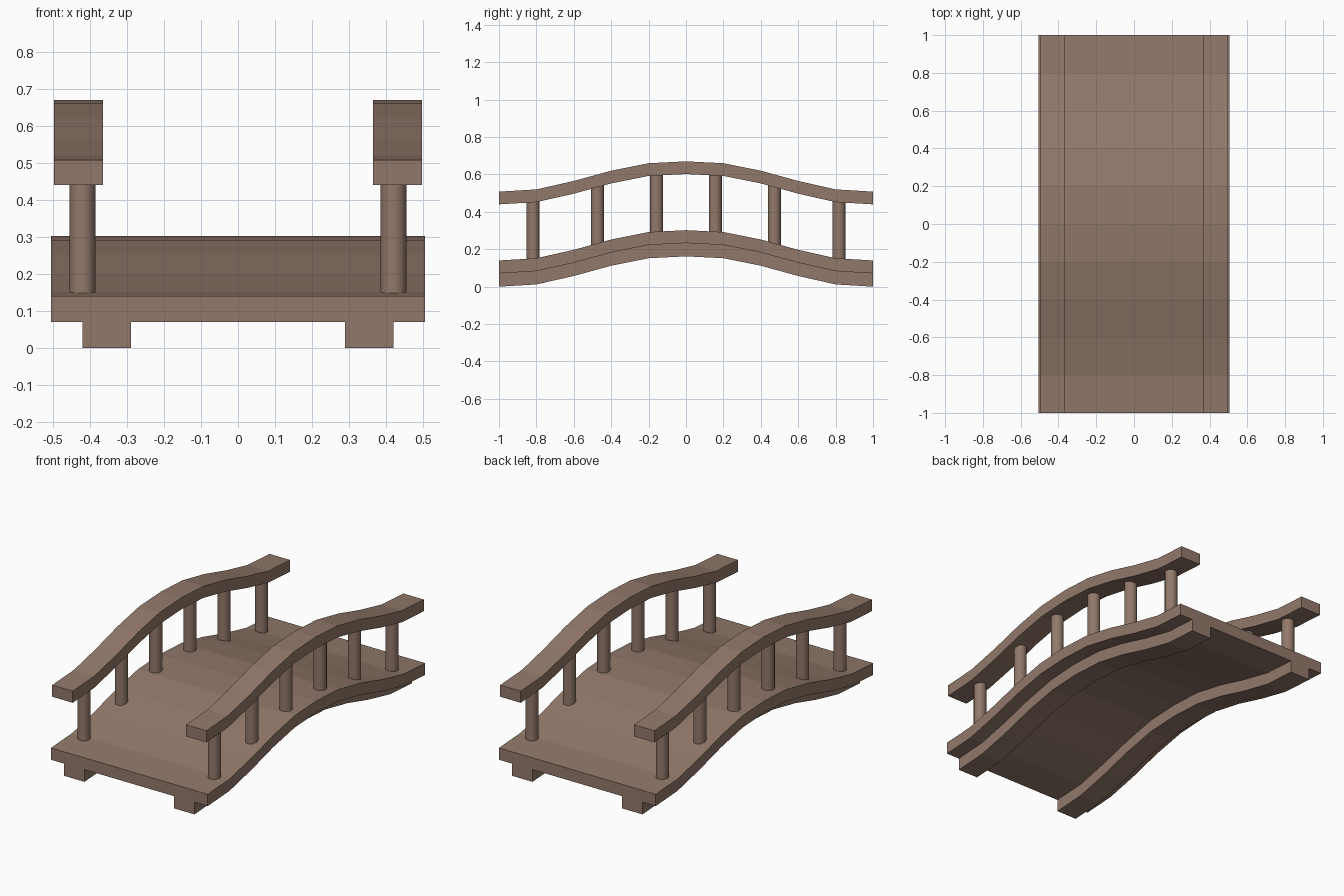
import bpy
import bmesh

if "Cube" in bpy.data.objects:
    bpy.data.objects.remove(bpy.data.objects["Cube"])

wood = bpy.data.materials.new("brown_wood")
wood.diffuse_color = (0.29, 0.19, 0.145, 1)
wood.use_nodes = True
wood.node_tree.nodes["Principled BSDF"].inputs["Base Color"].default_value = wood.diffuse_color

# Arch rise at each station, from the middle to the end
HALF = [0.162, 0.152, 0.112, 0.057, 0.012, 0.0]
RISE = HALF[:0:-1] + HALF
YS = [-1 + 0.2 * i for i in range(11)]


def rise(y):
    i = min(int((y + 1) / 0.2), 9)
    t = (y - YS[i]) / 0.2
    return RISE[i] * (1 - t) + RISE[i + 1] * t


def arched_strip(name, x0, x1, z0, z1):
    """Rectangular section swept along the bridge arch."""
    bm = bmesh.new()
    rings = [[bm.verts.new((x, y, z + r)) for x, z in
              ((x0, z0), (x1, z0), (x1, z1), (x0, z1))] for y, r in zip(YS, RISE)]
    for a, b in zip(rings, rings[1:]):
        for k in range(4):
            n = (k + 1) % 4
            bm.faces.new((a[k], a[n], b[n], b[k]))
    bm.faces.new(rings[0])
    bm.faces.new(rings[-1])
    bmesh.ops.recalc_face_normals(bm, faces=bm.faces)
    mesh = bpy.data.meshes.new(name)
    bm.to_mesh(mesh)
    bm.free()
    mesh.materials.append(wood)
    bpy.context.collection.objects.link(bpy.data.objects.new(name, mesh))


# Walking deck
arched_strip("deck", -0.505, 0.505, 0.071, 0.14)

for side, s in (("left", -1), ("right", 1)):
    # Support beam under the deck and handrail above it
    arched_strip(side + "_beam", *sorted((s * 0.289, s * 0.42)), 0.0, 0.071)
    arched_strip(side + "_handrail", *sorted((s * 0.365, s * 0.497)), 0.44, 0.508)

    # Round posts between deck and handrail
    for i, y in enumerate((-0.818, -0.473, -0.157, 0.157, 0.473, 0.818)):
        bottom, top = rise(y) + 0.125, rise(y) + 0.455
        bpy.ops.mesh.primitive_cylinder_add(
            vertices=16, radius=0.035, depth=top - bottom,
            location=(s * 0.42, y, (bottom + top) / 2))
        post = bpy.context.object
        post.name = f"{side}_post_{i + 1}"
        post.data.materials.append(wood)
        bpy.ops.object.shade_smooth_by_angle()
